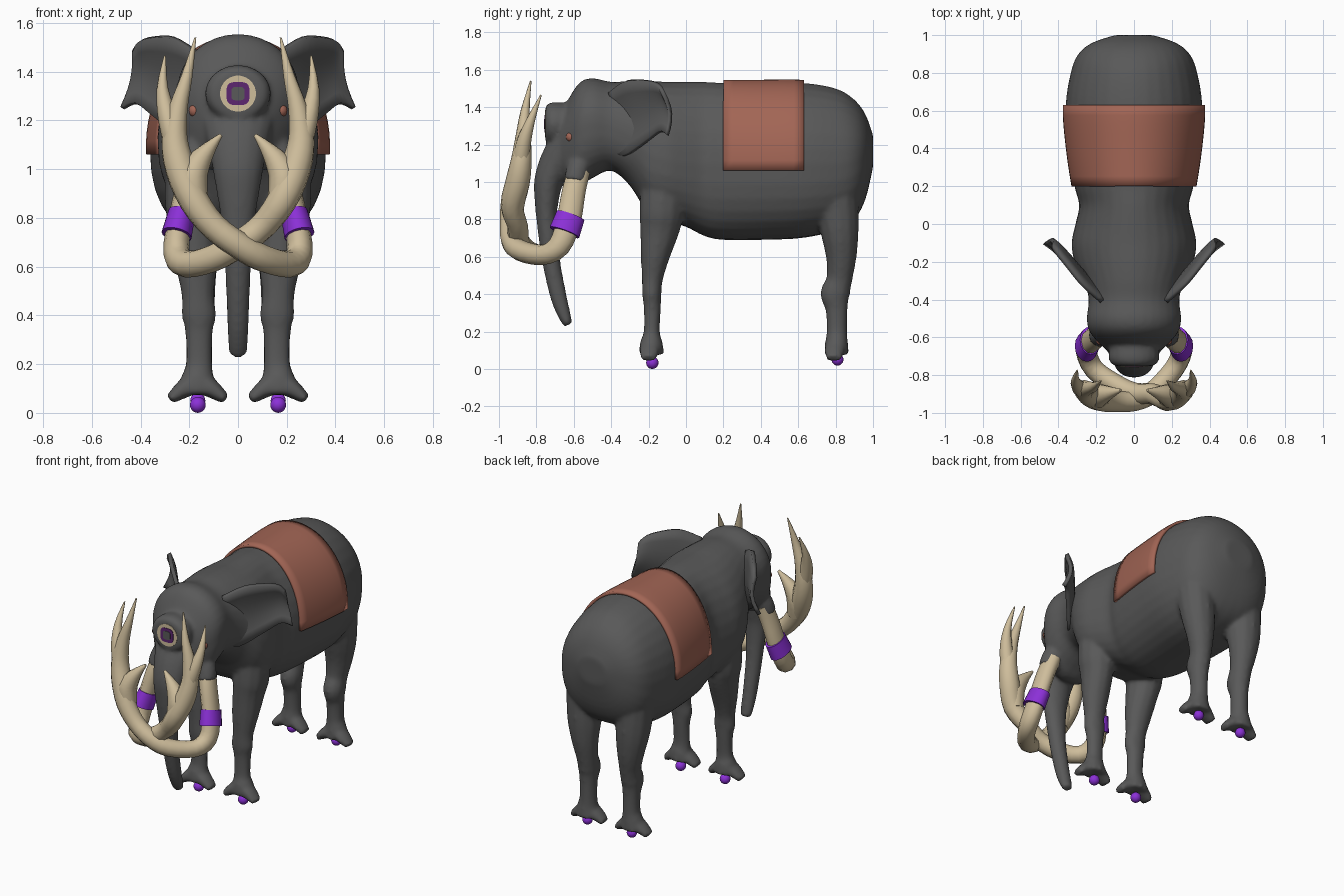
import bpy, bmesh, math
from mathutils import Vector, Matrix

cube = bpy.data.objects.get("Cube")
if cube:
    bpy.data.objects.remove(cube, do_unlink=True)


def material(name, rgb):
    m = bpy.data.materials.new(name)
    m.use_nodes = True
    m.diffuse_color = (*rgb, 1)
    bsdf = m.node_tree.nodes["Principled BSDF"]
    bsdf.inputs["Base Color"].default_value = (*rgb, 1)
    bsdf.inputs["Roughness"].default_value = 0.8
    return m


skin = material("grey skin", (0.1, 0.1, 0.1))
ivory = material("ivory", (0.62, 0.51, 0.33))
purple = material("bright purple", (0.26, 0.03, 0.68))
dark_purple = material("dark purple", (0.11, 0.02, 0.16))
cloth = material("red brown cloth", (0.36, 0.13, 0.09))


def spline(rows, steps=4):
    """Catmull-Rom interpolation of tuples of any length."""
    pad = [rows[0], *rows, rows[-1]]
    out = []
    for i in range(1, len(pad) - 2):
        for k in range(steps):
            t = k / steps
            out.append(tuple(
                b + 0.5 * t * (c - a + t * (2*a - 5*b + 4*c - d + t * (3*(b - c) + d - a)))
                for a, b, c, d in zip(*pad[i - 1:i + 3])))
    return out + [rows[-1]]


def skin_rings(bm, rings, closed=True):
    """Bridge rings of points; closed rings are also capped."""
    vs = [[bm.verts.new(p) for p in ring] for ring in rings]
    n = len(vs[0])
    for r0, r1 in zip(vs, vs[1:]):
        for i in range(n if closed else n - 1):
            j = (i + 1) % n
            bm.faces.new((r0[i], r0[j], r1[j], r1[i]))
    if closed:
        bm.faces.new(vs[0])
        bm.faces.new(vs[-1])


def tube(bm, pts, sides=12, steps=4, mirror=1):
    """Sweep an ellipse along (x, y, z, radius_a[, radius_b]) points."""
    pts = spline([(p[0] * mirror, *p[1:4], p[-1]) for p in pts], steps)
    pos = [Vector(p[:3]) for p in pts]
    side, rings = None, []
    for i, p in enumerate(pts):
        tan = (pos[min(i + 1, len(pos) - 1)] - pos[max(i - 1, 0)]).normalized()
        if side is None:
            side = Vector((0, 1, 0)) if abs(tan.x) > 0.8 else Vector((1, 0, 0))
        side = (side - tan * side.dot(tan)).normalized()
        up = tan.cross(side)
        angles = [2 * math.pi * k / sides for k in range(sides)]
        rings.append([pos[i] + side * p[3] * math.cos(a) + up * p[4] * math.sin(a) for a in angles])
    skin_rings(bm, rings)


def finish(bm, name, mat, smooth=True):
    bmesh.ops.recalc_face_normals(bm, faces=bm.faces)
    me = bpy.data.meshes.new(name)
    bm.to_mesh(me)
    bm.free()
    ob = bpy.data.objects.new(name, me)
    bpy.context.collection.objects.link(ob)
    me.materials.append(mat)
    if smooth:
        bpy.ops.object.select_all(action='DESELECT')
        ob.select_set(True)
        bpy.context.view_layer.objects.active = ob
        bpy.ops.object.shade_smooth_by_angle(angle=math.radians(45))
    return ob


def section(row, a, grow=0.0):
    """Point of the torso cross-section at angle a."""
    y, top, bottom, width, mid = row
    c, s = math.cos(a), math.sin(a)
    e = 1.0 if s > 0 else 0.8
    h = top - mid if s > 0 else mid - bottom
    bend = lambda v: math.copysign(abs(v) ** e, v)
    return Vector(((width + grow) * bend(c), y, mid + (h + grow) * bend(s)))


# Torso and skull: y, top, bottom, half width, height of the widest point
torso = spline([
    (1.0, 1.25, 1.08, 0.1, 1.17), (0.96, 1.36, 0.91, 0.22, 1.15),
    (0.9, 1.44, 0.8, 0.295, 1.12), (0.8, 1.5, 0.74, 0.335, 1.1),
    (0.62, 1.53, 0.7, 0.362, 1.1), (0.4, 1.53, 0.69, 0.345, 1.1),
    (0.2, 1.53, 0.69, 0.315, 1.1), (0.1, 1.535, 0.71, 0.29, 1.1),
    (0, 1.535, 0.76, 0.31, 1.1), (-0.1, 1.535, 0.79, 0.33, 1.12),
    (-0.2, 1.54, 0.83, 0.315, 1.15), (-0.3, 1.54, 0.98, 0.265, 1.25),
    (-0.4, 1.535, 1.06, 0.24, 1.3), (-0.5, 1.555, 1.02, 0.25, 1.32),
    (-0.57, 1.53, 0.98, 0.235, 1.3), (-0.63, 1.44, 0.98, 0.185, 1.25),
    (-0.68, 1.34, 1.02, 0.13, 1.2)])
bm = bmesh.new()
skin_rings(bm, [[section(r, 2 * math.pi * k / 32) for k in range(32)] for r in torso])

# Trunk and forehead boss
tube(bm, [(0, -0.59, 1.3, 0.16, 0.08), (0, -0.645, 1.2, 0.15, 0.088), (0, -0.695, 1.1, 0.125, 0.09),
          (0, -0.735, 1.0, 0.105, 0.078), (0, -0.745, 0.9, 0.088, 0.065), (0, -0.745, 0.8, 0.072, 0.055),
          (0, -0.725, 0.6, 0.054, 0.049), (0, -0.685, 0.4, 0.046, 0.045), (0, -0.655, 0.3, 0.042, 0.037),
          (0, -0.63, 0.235, 0.036, 0.025)], 16)
tube(bm, [(0, -0.58, 1.31, 0.125, 0.115), (0, -0.66, 1.31, 0.13, 0.115), (0, -0.705, 1.31, 0.136, 0.118),
          (0, -0.735, 1.31, 0.125, 0.11), (0, -0.752, 1.31, 0.1, 0.092)], 20)

# Legs, splayed toes and tusk sockets
front_leg = [(0.2, -0.12, 1.05, 0.1, 0.12), (0.19, -0.13, 0.85, 0.11, 0.12), (0.18, -0.14, 0.75, 0.098, 0.108),
             (0.17, -0.165, 0.6, 0.085, 0.078), (0.165, -0.18, 0.48, 0.067, 0.057), (0.16, -0.183, 0.4, 0.072, 0.052),
             (0.16, -0.18, 0.33, 0.057, 0.047), (0.16, -0.183, 0.2, 0.055, 0.044)]
rear_leg = [(0.19, 0.79, 1.0, 0.12, 0.13), (0.18, 0.82, 0.75, 0.11, 0.105), (0.17, 0.83, 0.6, 0.087, 0.083),
            (0.16, 0.82, 0.48, 0.067, 0.07), (0.16, 0.797, 0.4, 0.066, 0.08), (0.16, 0.805, 0.32, 0.056, 0.06),
            (0.16, 0.807, 0.2, 0.055, 0.056)]
for m in (1, -1):
    for leg, y in ((front_leg, -0.185), (rear_leg, 0.805)):
        foot = [(0.165, y, 0.14, 0.07, 0.062), (0.165, y, 0.075, 0.085, 0.068)]
        tube(bm, leg + foot, mirror=m)
        for d in (1, -1):
            tube(bm, [(0.165, y, 0.13, 0.055, 0.05), (0.165 + d * 0.055, y - 0.01, 0.1, 0.055, 0.04),
                      (0.165 + d * 0.115, y - 0.015, 0.055, 0.042, 0.022)], mirror=m)
    tube(bm, [(0.11, -0.54, 1.17, 0.06), (0.165, -0.575, 1.08, 0.062), (0.185, -0.595, 1.0, 0.06)], mirror=m)
body = finish(bm, "body", skin)
remesh = body.modifiers.new("blend", 'REMESH')
remesh.mode = 'VOXEL'
remesh.voxel_size = 0.012
remesh.use_smooth_shade = True
soften = body.modifiers.new("soften", 'SMOOTH')
soften.factor = 0.5
soften.iterations = 8

# Saddle blanket follows the back
y0, y1 = 0.2, 0.63
drape = []
for k in range(9):
    y = y0 + (y1 - y0) * k / 8
    a, b = next((p, q) for p, q in zip(torso, torso[1:]) if q[0] <= y <= p[0])
    t = (y - a[0]) / (b[0] - a[0])
    row = tuple(u + (v - u) * t for u, v in zip(a, b))
    drape.append([section(row, math.radians(-3 + 186 * i / 36), 0.006) for i in range(37)])
bm = bmesh.new()
skin_rings(bm, drape, closed=False)
blanket = finish(bm, "saddle_blanket", cloth)
hem = blanket.modifiers.new("thickness", 'SOLIDIFY')
hem.thickness = 0.02
hem.offset = 0

# Ears: top edge and bottom edge from root to tip, cupped between
ear_edges = spline([(0.17, -0.41, 1.48, 0.18, -0.39, 1.17), (0.27, -0.32, 1.54, 0.24, -0.33, 1.14),
                    (0.36, -0.21, 1.54, 0.35, -0.21, 1.22), (0.41, -0.15, 1.52, 0.42, -0.14, 1.27),
                    (0.435, -0.125, 1.48, 0.475, -0.1, 1.25)])
for m, side in ((1, "left"), (-1, "right")):
    bm = bmesh.new()
    grid = []
    for e in ear_edges:
        top, low = Vector(e[:3]), Vector(e[3:])
        line = [top.lerp(low, k / 6) + Vector((-0.02, 0.03, 0)) * math.sin(math.pi * k / 6) for k in range(7)]
        grid.append([Vector((p.x * m, p.y, p.z)) for p in line])
    skin_rings(bm, grid, closed=False)
    ear = finish(bm, side + "_ear", skin)
    thick = ear.modifiers.new("thickness", 'SOLIDIFY')
    thick.thickness = 0.024
    thick.offset = 0

    # Antler-like tusk crossing to the other side
    dy = 0 if m > 0 else 0.04
    bm = bmesh.new()
    beam = [(0.17, -0.57, 1.06, 0.05, 0.06), (0.2, -0.6, 0.95, 0.05, 0.066), (0.24, -0.63, 0.78, 0.05, 0.068),
            (0.252, -0.68, 0.655, 0.055, 0.062), (0.21, -0.77, 0.61, 0.055), (0.1, -0.89 + dy, 0.635, 0.057),
            (0, -0.935 + dy, 0.69, 0.056), (-0.1, -0.94 + dy, 0.765, 0.056), (-0.18, -0.93, 0.87, 0.062),
            (-0.235, -0.9, 1.0, 0.065), (-0.26, -0.88, 1.12, 0.055), (-0.245, -0.87, 1.25, 0.04),
            (-0.21, -0.86, 1.38, 0.024), (-0.175, -0.83, 1.54, 0.004)]
    outer = [(-0.24, -0.89, 1.05, 0.05), (-0.285, -0.87, 1.2, 0.042), (-0.31, -0.83, 1.33, 0.024),
             (-0.3, -0.775, 1.465, 0.004)]
    inner = [(-0.175, -0.92, 0.86, 0.055), (-0.19, -0.91, 0.96, 0.064), (-0.16, -0.9, 1.03, 0.05),
             (-0.115, -0.89, 1.09, 0.028), (-0.07, -0.88, 1.14, 0.008)]
    for path in (beam, outer, inner):
        tube(bm, path, 10, 3, m)
    finish(bm, side + "_tusk", ivory)

    bm = bmesh.new()
    tube(bm, [(0.231, -0.617, 0.82, 0.056, 0.078), (0.252, -0.65, 0.73, 0.063, 0.084)], 16, 2, m)
    finish(bm, side + "_tusk_band", purple)

    # Small side eye and foot balls
    balls = [("eye", (0.176, -0.615, 1.24), 0.027, cloth), ("front_foot_ball", (0.165, -0.18, 0.033), 0.033, purple),
             ("rear_foot_ball", (0.165, 0.81, 0.05), 0.032, purple)]
    for name, (x, y, z), r, mat in balls:
        bm = bmesh.new()
        bmesh.ops.create_uvsphere(bm, u_segments=14, v_segments=10, radius=r,
                                  matrix=Matrix.Translation((x * m, y, z)))
        finish(bm, side + "_" + name, mat)

# Forehead emblem: a disc and two rounded squares set into the boss
for name, r, sides, front, mat in (("forehead_ring", 0.074, 24, -0.754, ivory),
                                   ("forehead_iris", 0.066, 4, -0.757, dark_purple),
                                   ("forehead_pupil", 0.039, 4, -0.76, skin)):
    bm = bmesh.new()
    place = (Matrix.Translation((0, front + 0.015, 1.31)) @ Matrix.Rotation(math.pi / 2, 4, 'X')
             @ Matrix.Rotation(math.pi / sides, 4, 'Z'))
    bmesh.ops.create_cone(bm, cap_ends=True, segments=sides, radius1=r, radius2=r, depth=0.03, matrix=place)
    if sides == 4:
        corners = [e for e in bm.edges if abs(e.verts[0].co.y - e.verts[1].co.y) > 0.02]
        bmesh.ops.bevel(bm, geom=corners, offset=r * 0.4, segments=3, profile=0.5, affect='EDGES')
    finish(bm, name, mat, smooth=False)
